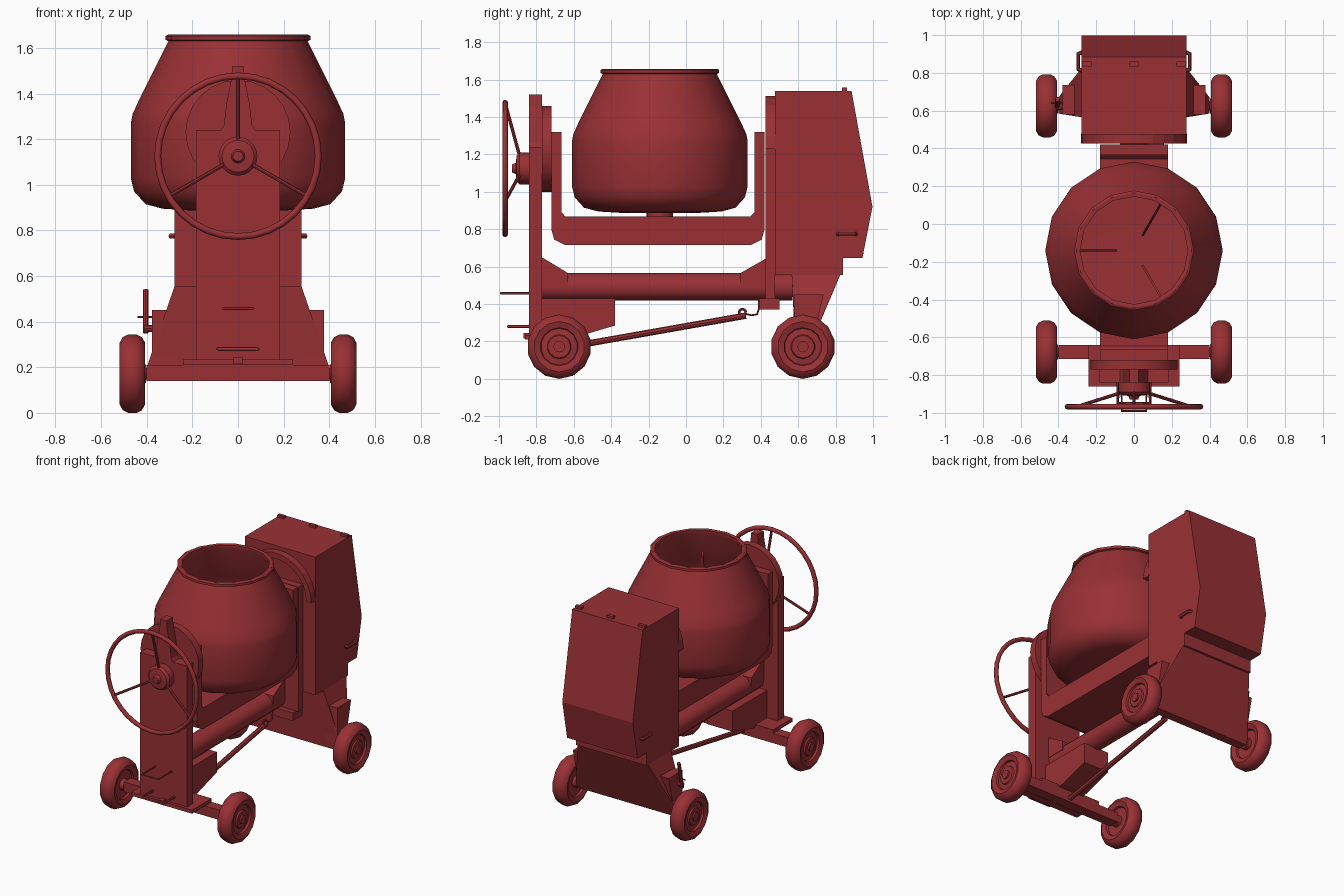
import bpy, bmesh
from math import radians, sin, cos, pi
from mathutils import Matrix, Vector

if "Cube" in bpy.data.objects:
    bpy.data.objects.remove(bpy.data.objects["Cube"])

red = bpy.data.materials.new("red_paint")
red.diffuse_color = (0.32, 0.03, 0.035, 1)
red.use_nodes = True
red.node_tree.nodes["Principled BSDF"].inputs["Base Color"].default_value = red.diffuse_color


def finish(ob, smooth=None):
    ob.data.materials.append(red)
    if smooth:
        bpy.ops.object.select_all(action='DESELECT')
        ob.select_set(True)
        bpy.context.view_layer.objects.active = ob
        bpy.ops.object.shade_smooth_by_angle(angle=radians(smooth))
    return ob


def from_bm(name, bm, smooth=None):
    bmesh.ops.recalc_face_normals(bm, faces=bm.faces)
    me = bpy.data.meshes.new(name)
    bm.to_mesh(me)
    bm.free()
    ob = bpy.data.objects.new(name, me)
    bpy.context.collection.objects.link(ob)
    return finish(ob, smooth)


def prism(name, pts, axis, a, b):
    """Extrude a profile: axis 'x' takes (y, z) points, axis 'y' takes (x, z)."""
    bm = bmesh.new()
    at = (lambda p: (a, p[0], p[1])) if axis == 'x' else (lambda p: (p[0], a, p[1]))
    f = bm.faces.new([bm.verts.new(at(p)) for p in pts])
    r = bmesh.ops.extrude_face_region(bm, geom=[f])
    d = Vector((b - a, 0, 0)) if axis == 'x' else Vector((0, b - a, 0))
    bmesh.ops.translate(bm, vec=d, verts=[v for v in r['geom'] if isinstance(v, bmesh.types.BMVert)])
    return from_bm(name, bm)


def box(name, x0, x1, y0, y1, z0, z1):
    return prism(name, [(y0, z0), (y1, z0), (y1, z1), (y0, z1)], 'x', x0, x1)


def lathe(name, prof, n, loc, axis='z', smooth=35):
    """Spin (radius, height) points about an axis through loc."""
    bm = bmesh.new()
    vs = [bm.verts.new((r, 0, h)) for r, h in prof]
    es = [bm.edges.new(e) for e in zip(vs, vs[1:])]
    bmesh.ops.spin(bm, geom=vs + es, cent=(0, 0, 0), axis=(0, 0, 1),
                   angle=2 * pi, steps=n, use_duplicate=False)
    bmesh.ops.remove_doubles(bm, verts=bm.verts, dist=1e-4)
    rot = {'z': Matrix(), 'x': Matrix.Rotation(pi / 2, 4, 'Y'),
           '-x': Matrix.Rotation(-pi / 2, 4, 'Y'), '-y': Matrix.Rotation(pi / 2, 4, 'X')}[axis]
    bm.transform(Matrix.Translation(loc) @ rot)
    return from_bm(name, bm, smooth)


def rod(name, pts, r, res=2):
    """Round bar through a list of points."""
    cu = bpy.data.curves.new(name, 'CURVE')
    cu.dimensions = '3D'
    cu.bevel_depth, cu.bevel_resolution, cu.use_fill_caps = r, res, True
    sp = cu.splines.new('POLY')
    sp.points.add(len(pts) - 1)
    for p, c in zip(sp.points, pts):
        p.co = (*c, 1)
    ob = bpy.data.objects.new(name, cu)
    bpy.context.collection.objects.link(ob)
    bpy.ops.object.select_all(action='DESELECT')
    ob.select_set(True)
    bpy.context.view_layer.objects.active = ob
    bpy.ops.object.convert(target='MESH')
    return finish(bpy.context.object, 40)


def hull(name, pts):
    bm = bmesh.new()
    for p in pts:
        bm.verts.new(p)
    bmesh.ops.convex_hull(bm, input=bm.verts)
    bmesh.ops.dissolve_limit(bm, angle_limit=0.01, verts=bm.verts, edges=bm.edges)
    return from_bm(name, bm)


# wheels and axles
WHEEL = [(0, .056), (.03, .056), (.03, .045), (.06, .045), (.065, .035), (.098, .03), (.102, .045),
         (.135, .056), (.16, .042), (.172, .018), (.172, -.018), (.16, -.042), (.135, -.056),
         (.102, -.045), (.098, -.03), (.04, -.03), (.04, -.06), (0, -.06)]
for y, end in ((-.678, 'front'), (.625, 'rear')):
    for s, side in ((1, 'right'), (-1, 'left')):
        lathe(f"{end}_{side}_wheel", WHEEL, 14, (s * .463, y, .172), 'x' if s > 0 else '-x')
    rod(f"{end}_axle", [(-.45, y, .172), (.45, y, .172)], .025)
box("front_axle_beam", -.4, .4, -.715, -.64, .14, .21)

# drum with hollow inside and rolled rim
lathe("drum", [(0, .885), (.2, .887), (.33, .895), (.405, .915), (.455, .97), (.47, 1.03), (.47, 1.27),
               (.462, 1.31), (.43, 1.38), (.305, 1.63), (.317, 1.635), (.317, 1.652), (.305, 1.658),
               (.285, 1.655), (.285, 1.63), (.415, 1.37), (.45, 1.27), (.45, 1.03), (.39, .935),
               (0, .91)], 16, (0, -.14, 0))
for i, a in enumerate((60, 180, 300)):
    b = prism(f"mixing_blade_{i + 1}", [(.09, .95), (.4, .95), (.43, 1.25), (.3, 1.5), (.2, 1.3)], 'y', -.006, .006)
    b.matrix_world = Matrix.Translation((0, -.14, 0)) @ Matrix.Rotation(radians(a), 4, 'Z')

# tilting yoke around the drum
prism("yoke", [(-.72, 1.32), (-.72, .80), (-.705, .745), (-.65, .717), (.35, .717), (.405, .745),
               (.42, .80), (.42, 1.32), (.365, 1.32), (.365, .89), (.345, .868), (-.645, .868),
               (-.665, .89), (-.665, 1.32)], 'x', -.18, .18)
lathe("drum_drive_shaft", [(0, 0), (.07, 0), (.07, .03), (0, .03)], 16, (0, -.14, .862))

# main tube and its gussets
rod("main_tube", [(0, -.78, .492), (0, .57, .492)], .074, 4)
prism("front_gusset", [(-.77, .65), (-.63, .565), (-.63, .5), (-.77, .5)], 'x', -.075, .075)
prism("rear_gusset", [(.43, .645), (.29, .565), (.29, .5), (.43, .5)], 'x', -.075, .075)

# front post with locking tongue, swivel plate and base
half = [(.185, .23), (.185, 1.24), (.075, 1.24), (.062, 1.26), (.05, 1.36), (.03, 1.46), (.025, 1.52)]
prism("front_post", half + [(-x, z) for x, z in reversed(half)], 'y', -.84, -.77)
lathe("locking_disc", [(0, 0), (.23, 0), (.23, .05), (0, .05)], 24, (0, -.72, 1.23), '-y')
box("front_base_plate", -.24, .24, -.86, -.64, .21, .235)
prism("swivel_box", [(-.77, .43), (-.38, .43), (-.38, .285), (-.6, .22), (-.77, .22)], 'x', -.1, .1)
box("base_tab", -.02, .02, -.87, -.84, .215, .245)
rod("upper_step_handle", [(-.065, -.84, .458), (-.065, -.99, .458), (.065, -.99, .458), (.065, -.84, .458)], .006)
rod("lower_step_handle", [(-.085, -.84, .28), (-.085, -.95, .28), (.085, -.95, .28), (.085, -.84, .28)], .009)

# tipping handwheel
C = Vector((0, -.967, 1.125))
bpy.ops.mesh.primitive_torus_add(major_radius=.352, minor_radius=.015, major_segments=32,
                                 minor_segments=8, location=C, rotation=(pi / 2, 0, 0))
rim = bpy.context.object
rim.name = "handwheel_rim"
finish(rim, 50)
lathe("handwheel_hub", [(0, 0), (.085, 0), (.085, .05), (.07, .065), (.03, .07), (.022, .09), (0, .09)],
      20, (0, -.84, 1.125), '-y')
for i, a in enumerate((90, 210, 330)):
    d = Vector((cos(radians(a)), 0, sin(radians(a))))
    hub = Vector((0, -.885, 1.125))
    rod(f"handwheel_spoke_{i + 1}", [hub + d * .05, C + d * .35], .009)

# rear post and gear arch
box("rear_post", -.18, .18, .425, .475, .43, 1.32)
n = 13
arc = [(.28 * cos(pi * i / n), 1.23 + .285 * sin(pi * i / n)) for i in range(n + 1)]
inner = [(x * .86, 1.23 + (z - 1.23) * .86) for x, z in reversed(arc)]
arch = [p for p in arc + inner]
prism("gear_arch", arch, 'y', .425, .48)

# engine housing, skirt and side boxes
prism("engine_housing", [(.475, .555), (.475, 1.54), (.885, 1.54), (.997, .92), (.943, .645),
                         (.84, .645), (.84, .555)], 'x', -.278, .278)
hull("rear_skirt", [(s * x, y, z) for s in (1, -1) for x, y, z in
                    ((.278, .565, .556), (.278, .825, .556), (.4, .585, .2), (.4, .67, .2),
                     (.4, .585, .145), (.4, .65, .145))])
for s, side in ((1, 'right'), (-1, 'left')):
    x0, x1 = sorted((s * .28, s * .378))
    prism(f"{side}_side_box", [(.58, .2), (.58, .45), (.735, .45), (.70, .3), (.67, .2)], 'x', x0, x1)
    rod(f"{side}_cover_latch", [(s * .27, .81, .775), (s * .295, .82, .775), (s * .295, .9, .775),
                                (s * .27, .91, .775)], .012, 1)
for i, x in enumerate((-.25, 0, .25)):
    box(f"cover_hinge_{i + 1}", x - .025, x + .025, .835, .86, 1.535, 1.557)

# brake lever on the left
rod("brake_lever_shaft", [(-.33, .62, .37), (-.41, .62, .37)], .016)
rod("brake_lever", [(-.405, .62, .35), (-.405, .66, .54)], .012)
rod("brake_lever_pin", [(-.44, .64, .42), (-.37, .64, .42)], .005)

# draw bar, its hook and the storage bracket
rod("draw_bar", [(0, -.69, .16), (0, .32, .338)], .017)
rod("draw_bar_ring", [(0, .302 + .018 * cos(a), .355 + .018 * sin(a)) for a in
                      [2 * pi * i / 10 for i in range(11)]], .007)
rod("draw_bar_hook", [(0, .31, .35), (0, .35, .34), (0, .38, .345), (0, .39, .375), (0, .39, .43)], .005)
box("draw_bar_bracket", -.02, .16, .39, .5, .372, .43)
